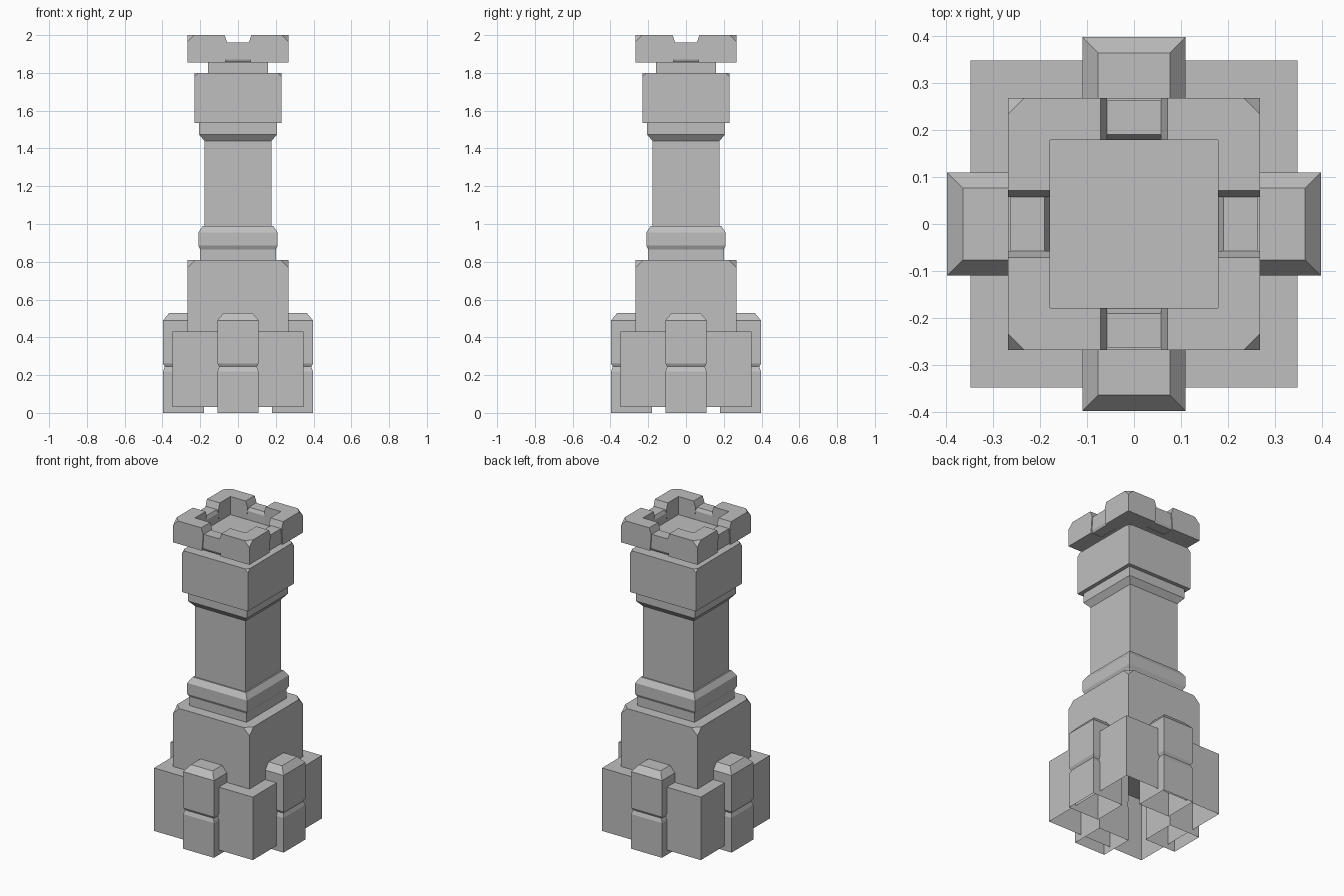
import bpy
import bmesh
from math import pi
from mathutils import Matrix

cube = bpy.data.objects.get("Cube")
if cube:
    bpy.data.objects.remove(cube, do_unlink=True)

# One stone colour for everything
stone = bpy.data.materials.new("grey_stone")
stone.use_nodes = True
GREY = (0.52, 0.52, 0.52, 1)
stone.diffuse_color = GREY
stone.node_tree.nodes["Principled BSDF"].inputs["Base Color"].default_value = GREY


def loft(name, rings, open_bottom=False, cut=0, cut_at=None, turn=0):
    """Skin a stack of (outline, z) rings; cut chamfers chosen top corners."""
    bm = bmesh.new()
    loops = [[bm.verts.new((x, y, z)) for x, y in pts] for pts, z in rings]
    for low, high in zip(loops, loops[1:]):
        n = len(low)
        for i in range(n):
            j = (i + 1) % n
            bm.faces.new((low[i], low[j], high[j], high[i]))
    bm.faces.new(loops[-1])
    bottom = bm.faces.new(loops[0][::-1])
    bmesh.ops.recalc_face_normals(bm, faces=bm.faces)
    if open_bottom:
        bmesh.ops.delete(bm, geom=[bottom], context='FACES_ONLY')
    if cut:
        corners = loops[-1] if cut_at is None else [loops[-1][cut_at]]
        bmesh.ops.bevel(bm, geom=corners, offset=cut, segments=1,
                        affect='VERTICES', profile=0.5)
    bm.transform(Matrix.Rotation(turn, 4, 'Z'))
    mesh = bpy.data.meshes.new(name)
    bm.to_mesh(mesh)
    bm.free()
    mesh.materials.append(stone)
    obj = bpy.data.objects.new(name, mesh)
    bpy.context.collection.objects.link(obj)
    return obj


def rect(x, y0, y1):
    return [(-x, y0), (x, y0), (x, y1), (-x, y1)]


def tier(name, profile, **options):
    """Square tier from (half width, height) pairs."""
    return loft(name, [(rect(h, -h, h), z) for h, z in profile], **options)


# Stacked square tiers from the ground up
tier("plinth", [(0.347, 0.03), (0.347, 0.43)], open_bottom=True)
tier("lower_block", [(0.268, 0.43), (0.268, 0.81)], cut=0.042)
tier("lower_collar", [(0.2, 0.81), (0.2, 0.865), (0.21, 0.885),
                      (0.21, 0.955), (0.187, 0.99)])
tier("shaft", [(0.178, 0.98), (0.178, 1.45)])
tier("upper_collar", [(0.178, 1.44), (0.207, 1.475), (0.207, 1.535)])
tier("upper_block", [(0.231, 1.535), (0.231, 1.80)], cut=0.02)
tier("crown_neck", [(0.158, 1.80), (0.158, 1.86)])
tier("crown_floor", [(0.19, 1.855), (0.19, 1.885)])


def crown_corner(a, outer=0.268, inner=0.178):
    """L-shaped outline of one corner; a is half the notch width."""
    return [(a, outer), (a, inner), (inner, inner),
            (inner, a), (outer, a), (outer, outer)]


for i, side in enumerate(("front", "left", "back", "right")):
    turn = i * pi / 2

    # Buttress with a shallow groove and a chamfered cap
    rings = [(rect(0.109 - d, -0.397 + d, -0.18), z)
             for d, z in ((0, 0), (0, 0.22), (0.009, 0.245),
                          (0, 0.262), (0, 0.49))]
    rings.append((rect(0.076, -0.363, -0.21), 0.53))
    loft("buttress_" + side, rings, open_bottom=True, turn=turn)

    # Low wall between crown corners
    loft("crown_bridge_" + side,
         [(rect(0.068, -0.255, -0.178), 1.857),
          (rect(0.068, -0.262, -0.178), 1.872),
          (rect(0.068, -0.262, -0.18), 1.94),
          (rect(0.068, -0.262, -0.19), 1.96)], turn=turn)

    # Raised crown corner with sloping notch sides
    loft("crown_corner_" + str(i + 1),
         [(crown_corner(0.066), 1.855),
          (crown_corner(0.057), 1.96),
          (crown_corner(0.071), 2.0)],
         cut=0.035, cut_at=5, turn=turn)
